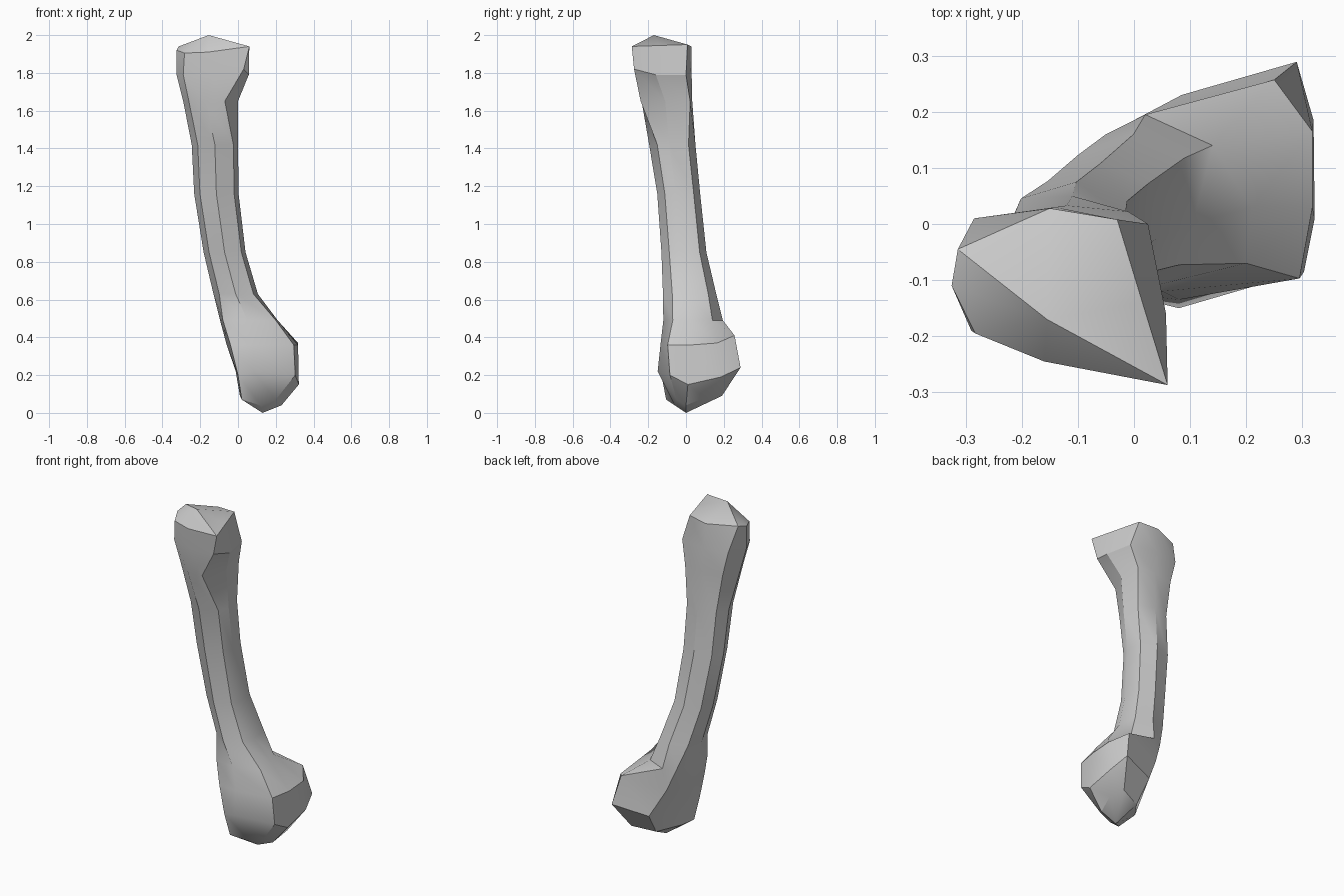
import bpy, bmesh, math

if "Cube" in bpy.data.objects:
    bpy.data.objects.remove(bpy.data.objects["Cube"], do_unlink=True)

# Single bone-grey material
mat = bpy.data.materials.new("bone_grey")
mat.use_nodes = True
colour = (0.6, 0.6, 0.6, 1)
mat.diffuse_color = colour
mat.node_tree.nodes["Principled BSDF"].inputs["Base Color"].default_value = colour

# Shaft section: eight ridges, from the right side round the front
SECTION = [(-1, .13), (-.74, -.57), (0, -1), (.8, -.65),
           (1, -.13), (.87, .7), (.1, 1), (-.74, .74)]


def shaft_ring(z, x0, x1, y0, y1):
    """Fit the shaft section into the given bounds at height z."""
    cx, cy, rx, ry = (x0 + x1) / 2, (y0 + y1) / 2, (x1 - x0) / 2, (y1 - y0) / 2
    return [(cx + u * rx, cy + v * ry, z) for u, v in SECTION]


def end_ring(z, points):
    """Irregular ring; a third value on a point shifts it in height."""
    return [(p[0], p[1], z + (p[2] if len(p) > 2 else 0)) for p in points]


# Upper head, top rim downwards
head = [
    end_ring(1.94, [(-.325, -.11, -.02), (-.283, -.195, -.035), (-.16, -.245, -.03),
                    (.06, -.287), (.015, -.14, .005), (-.03, .008, .01),
                    (-.15, .028), (-.314, -.045)]),
    end_ring(1.79, [(-.325, -.11), (-.29, -.19), (-.15, -.24), (.03, -.275, .03),
                    (.057, -.16), (.025, 0), (-.14, .03), (-.285, .01)]),
    end_ring(1.65, [(-.29, -.10), (-.26, -.17), (-.17, -.235), (-.07, -.24),
                    (0, -.11), (-.01, .022), (-.12, .033), (-.25, .01)]),
]

# Curved shaft: height, x range, y range
shaft = [shaft_ring(*r) for r in [
    (1.42, -.245, 0, -.195, .05), (1.16, -.232, .003, -.152, .075),
    (.85, -.182, .04, -.13, .108), (.63, -.13, .105, -.122, .16)]]

# Lower knob with a ledge at the back
knob = [
    end_ring(.49, [(-.095, .04), (-.08, -.09), (.05, -.12), (.2, -.07),
                   (.21, .03), (.14, .14), (.02, .195), (-.05, .16)]),
    end_ring(.36, [(-.06, .04), (-.04, -.12), (.08, -.135), (.295, -.097),
                   (.318, .03), (.318, .165, .01), (.25, .257, .05), (0, .185)]),
    end_ring(.20, [(-.012, 0, .02), (0, -.13), (.08, -.15, .02), (.303, -.085),
                   (.322, .01, -.05), (.32, .185, -.01), (.29, .289, .04), (.085, .23)]),
    end_ring(.07, [(.01, .02, .02), (.02, -.105), (.12, -.06, -.03), (.2, -.05),
                   (.23, 0, -.03), (.255, .1, .01), (.23, .19, .02), (.1, .14)]),
]

# Loft the rings and close each end to a peak
bm = bmesh.new()
rings = [[bm.verts.new(p) for p in ring] for ring in head + shaft + knob]
for a, b in zip(rings, rings[1:]):
    for i in range(8):
        j = (i + 1) % 8
        bm.faces.new((a[i], a[j], b[j], b[i]))
for ring, tip in ((rings[0], (-.155, -.17, 2)), (rings[-1], (.13, 0, 0))):
    peak = bm.verts.new(tip)
    for i in range(8):
        bm.faces.new((ring[i], ring[(i + 1) % 8], peak))
bmesh.ops.recalc_face_normals(bm, faces=bm.faces)
mesh = bpy.data.meshes.new("bone")
bm.to_mesh(mesh)
bm.free()
mesh.materials.append(mat)
bone = bpy.data.objects.new("bone", mesh)
bpy.context.collection.objects.link(bone)

# Smooth shading with sharp ridges kept
bpy.ops.object.select_all(action='DESELECT')
bone.select_set(True)
bpy.context.view_layer.objects.active = bone
bpy.ops.object.shade_smooth_by_angle(angle=math.radians(30))
